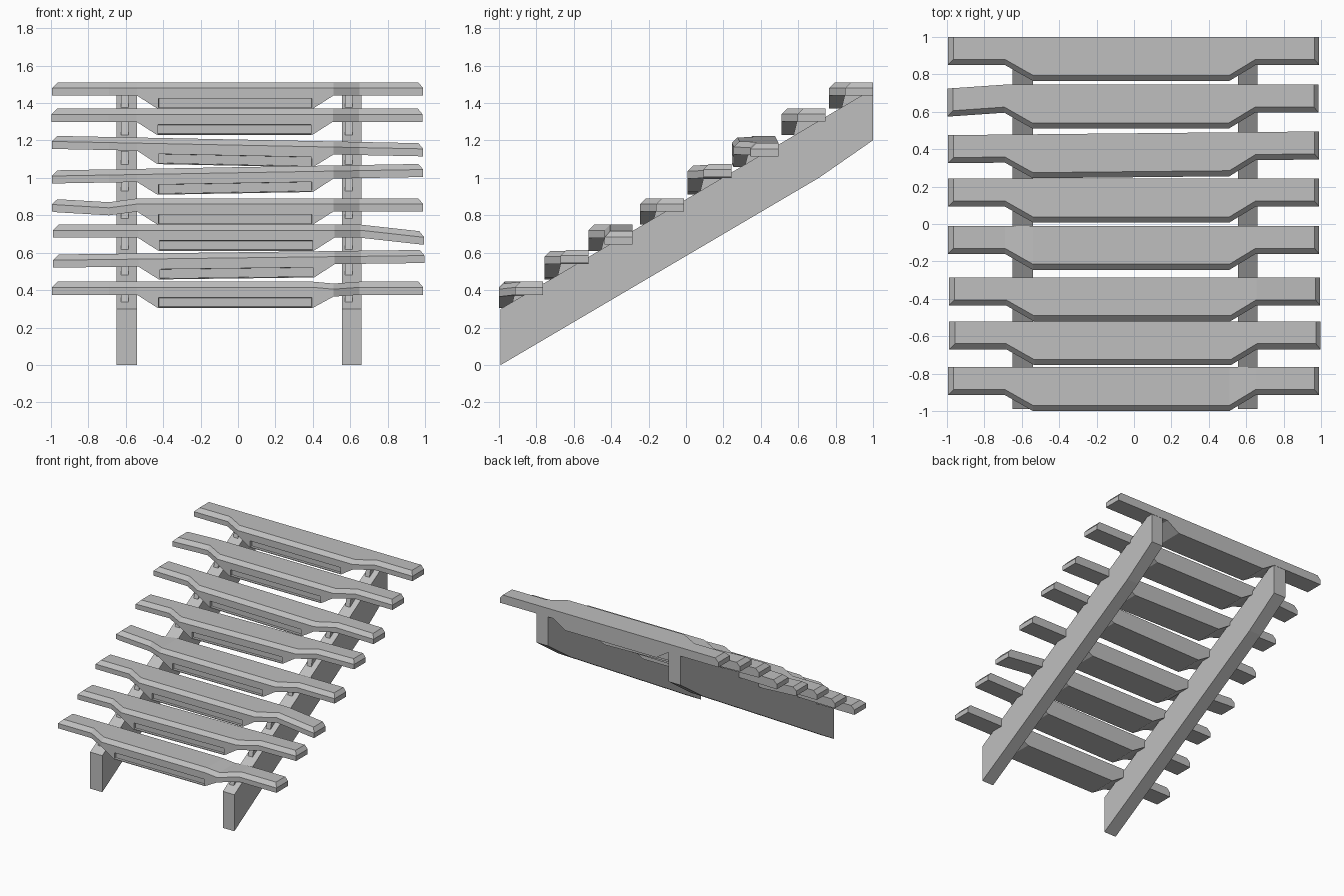
import bpy
import bmesh

cube = bpy.data.objects.get("Cube")
if cube:
    bpy.data.objects.remove(cube, do_unlink=True)

GREY = (0.52, 0.52, 0.52, 1.0)
grey = bpy.data.materials.new("plain grey")
grey.use_nodes = True
grey.diffuse_color = GREY
grey.node_tree.nodes["Principled BSDF"].inputs["Base Color"].default_value = GREY


def finish(bm, name):
    bmesh.ops.remove_doubles(bm, verts=bm.verts, dist=0.0005)
    bmesh.ops.recalc_face_normals(bm, faces=bm.faces)
    mesh = bpy.data.meshes.new(name)
    bm.to_mesh(mesh)
    bm.free()
    mesh.materials.append(grey)
    obj = bpy.data.objects.new(name, mesh)
    bpy.context.collection.objects.link(obj)
    return obj


def prism(name, profile, x0, x1):
    """Extrude a (y, z) profile along x."""
    bm = bmesh.new()
    face = bm.faces.new([bm.verts.new((x0, y, z)) for y, z in profile])
    side = bmesh.ops.extrude_face_region(bm, geom=[face])["geom"]
    verts = [v for v in side if isinstance(v, bmesh.types.BMVert)]
    bmesh.ops.translate(bm, verts=verts, vec=(x1 - x0, 0, 0))
    return finish(bm, name)


# Plank stations along x: narrow wings, wide middle, deep belly
STATIONS = [-0.995, -0.965, -0.69, -0.54, -0.43, 0.40, 0.51, 0.65, 0.965, 0.99]
LAST = len(STATIONS) - 1
BEVEL, WING, BELLY = 0.03, 0.07, 0.14


def tread(name, back, top, shift, warp):
    """back and top are (left end, right end) values; warp bends stations."""
    bm = bmesh.new()
    rings = []
    for i, x in enumerate(STATIONS):
        t = (x + 1) / 2
        dy, dz = warp.get(i, (0, 0))
        yb = back[0] + (back[1] - back[0]) * t + dy
        zt = top[0] + (top[1] - top[0]) * t + dz
        yf = yb - (0.235 if 3 <= i <= 6 else 0.15)
        belly = i in (4, 5)
        low = zt - (BELLY if belly else WING)
        mid = zt - (0.08 if belly else 0.05)
        end = i in (0, LAST)
        crown = zt - BEVEL if end else zt
        lip = yf if end else yf + BEVEL
        section = [(yb, crown), (lip, crown), (yf, zt - BEVEL),
                   (yf, mid), (yf, low), (yb, low)]
        rings.append([bm.verts.new((x + shift, y, z)) for y, z in section])
    count = len(rings[0])
    panel = None
    for i, (a, b) in enumerate(zip(rings, rings[1:])):
        for k in range(count):
            n = (k + 1) % count
            face = bm.faces.new((a[k], a[n], b[n], b[k]))
            if i == 4 and k == 3:
                panel = face
    bm.faces.new([v for k, v in enumerate(rings[0]) if k != 1])
    bm.faces.new([v for k, v in enumerate(rings[-1]) if k != 1])
    # Close the shared corner of the end bevels before shaping the panel
    bmesh.ops.remove_doubles(bm, verts=bm.verts, dist=0.0005)
    bmesh.ops.recalc_face_normals(bm, faces=bm.faces)
    # Recessed slot in the front of the belly
    bmesh.ops.inset_individual(bm, faces=[panel], thickness=0.008)
    bmesh.ops.inset_individual(bm, faces=[panel], thickness=0.001, depth=-0.02)
    return finish(bm, name)


# Side beams
BEAM = [(-0.99, 0), (-0.99, 0.30), (0.998, 1.475), (0.998, 1.20), (0.71, 1.0)]
prism("right_stringer", BEAM, -0.65, -0.54)
prism("left_stringer", BEAM, 0.555, 0.66)

# Planks from bottom to top: back edge, top height, x shift, bent stations
TREADS = [
    ((-0.765, -0.765), (0.445, 0.445), 0, {6: (0, -0.01)}),
    ((-0.52, -0.52), (0.59, 0.615), 0.007, {}),
    ((-0.285, -0.285), (0.75, 0.75), 0.005, {8: (0, -0.035), 9: (0, -0.037)}),
    ((-0.01, -0.01), (0.89, 0.89), 0, {2: (0, -0.02), 1: (0, -0.004)}),
    ((0.243, 0.243), (1.04, 1.075), 0, {}),
    ((0.475, 0.495), (1.225, 1.185), 0, {}),
    ((0.745, 0.745), (1.37, 1.37), -0.003, {0: (-0.02, 0), 1: (-0.019, 0)}),
    ((1.0, 1.0), (1.51, 1.51), 0, {}),
]
for number, (back, top, shift, warp) in enumerate(TREADS, 1):
    tread(f"tread_{number}", back, top, shift, warp)
    # Small cleats holding the plank on each beam
    yb, zt = sum(back) / 2, sum(top) / 2
    wedge = [(yb - 0.17, zt - 0.14), (yb - 0.15, zt - 0.06),
             (yb - 0.03, zt - 0.06), (yb - 0.03, zt - 0.14)]
    for side, x in (("right", -0.605), ("left", 0.592)):
        prism(f"{side}_cleat_{number}", wedge, x - 0.02, x + 0.02)
